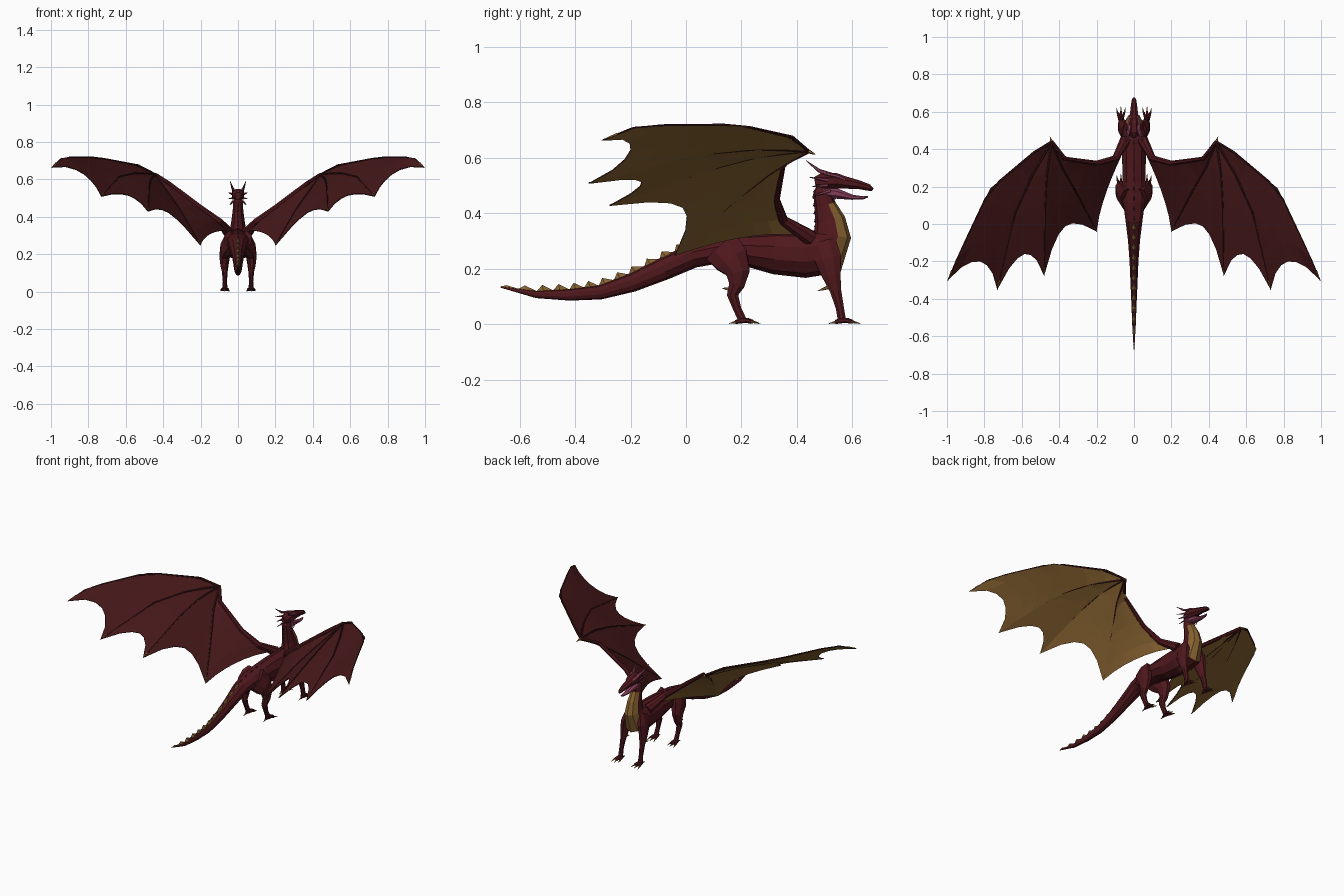
import bpy, bmesh
from math import sin, cos, pi
from mathutils import Vector as V

if "Cube" in bpy.data.objects:
    bpy.data.objects.remove(bpy.data.objects["Cube"])


def material(name, rgb):
    m = bpy.data.materials.new(name)
    m.diffuse_color = (*rgb, 1)
    m.use_nodes = True
    m.node_tree.nodes["Principled BSDF"].inputs["Base Color"].default_value = m.diffuse_color
    return m


RED = material("maroon_scales", (0.078, 0.009, 0.012))
DARK = material("dark_bone", (0.04, 0.007, 0.008))
SKIN = material("wing_skin", (0.062, 0.009, 0.01))
GOLD = material("dull_gold", (0.24, 0.122, 0.03))
PINK = material("dusky_pink", (0.24, 0.05, 0.1))


def finish(name, bm, mats, mirror=False, recalc=True):
    if recalc:
        bmesh.ops.recalc_face_normals(bm, faces=bm.faces)
    me = bpy.data.meshes.new(name)
    bm.to_mesh(me)
    bm.free()
    for m in mats:
        me.materials.append(m)
    ob = bpy.data.objects.new(name, me)
    bpy.context.collection.objects.link(ob)
    if mirror:
        ob.modifiers.new("mirror", "MIRROR").use_mirror_merge = False
    return ob


def frames(rings, ref):
    """Centre, side and up vector for each ring (x, y, z, side radius, up radius)."""
    pts = [V(r[:3]) for r in rings]
    out = []
    for i, p in enumerate(pts):
        t = (pts[min(i + 1, len(pts) - 1)] - pts[max(i - 1, 0)]).normalized()
        side = (ref - t * ref.dot(t)).normalized()
        out.append((p, side, side.cross(t)))
    return out


def add_tube(bm, rings, sides=8, ref=V((1, 0, 0))):
    loops = []
    for r, (p, s, u) in zip(rings, frames(rings, ref)):
        loops.append([bm.verts.new(p + s * r[3] * cos(2 * pi * (k + .5) / sides)
                                   + u * r[4] * sin(2 * pi * (k + .5) / sides)) for k in range(sides)])
    for a, b in zip(loops, loops[1:]):
        for k in range(sides):
            j = (k + 1) % sides
            bm.faces.new((a[k], a[j], b[j], b[k]))
    bm.faces.new(loops[0])
    bm.faces.new(loops[-1])


def tubes(name, ring_lists, mat, sides=8, mirror=True, ref=V((1, 0, 0))):
    bm = bmesh.new()
    for rings in ring_lists:
        add_tube(bm, rings, sides, ref)
    return finish(name, bm, [mat], mirror)


def spike(a, b, r):
    m = V(a).lerp(V(b), .5)
    return [(*a, r, r), (*m, r * .65, r * .65), (*b, .0008, .0008)]


# Body: one sweep from tail tip through trunk to the top of the neck
body_rings = [(0, *r) for r in [
    (-.67, .134, .002, .002), (-.54, .107, .01, .013), (-.42, .106, .015, .021),
    (-.31, .115, .02, .026), (-.195, .15, .025, .034), (-.08, .2, .034, .041),
    (.025, .247, .048, .044), (.12, .266, .062, .046), (.22, .266, .066, .058),
    (.32, .257, .066, .077), (.43, .251, .071, .084), (.505, .263, .07, .092),
    (.528, .32, .048, .068), (.52, .375, .037, .055), (.502, .43, .03, .039),
    (.492, .475, .027, .033), (.51, .515, .02, .022)]]
body = tubes("body", [body_rings], RED, 10, mirror=False)
body.data.materials.append(GOLD)
for f in body.data.polygons:
    if f.center.y > .5 and .2 < f.center.z < .45 and f.normal.y > .3:
        f.material_index = 1

# Head, throat and lower jaw
tubes("head", [[(0, *r) for r in [
    (.465, .512, .018, .02), (.495, .517, .033, .034), (.54, .518, .034, .03),
    (.575, .511, .025, .024), (.625, .503, .019, .017), (.66, .493, .014, .013),
    (.674, .485, .007, .006)]]], RED, 8, mirror=False)
tubes("lower_jaw", [[(0, *r) for r in [
    (.495, .478, .028, .024), (.545, .471, .025, .02), (.6, .458, .016, .01),
    (.64, .456, .01, .006), (.657, .46, .004, .003)]]], PINK, 8, mirror=False)
tubes("brows", [[(.02, .575, .523, .005, .004), (.026, .54, .536, .008, .007),
                 (.03, .5, .543, .004, .004)]], PINK, 5)

# Horns and cheek spikes
tubes("horns", [
    [(.02, .525, .538, .009, .009), (.03, .48, .554, .007, .007), (.042, .434, .59, .001, .001)],
    spike((.028, .51, .52), (.052, .445, .53), .007),
    spike((.028, .51, .5), (.05, .455, .497), .007),
    spike((.026, .52, .482), (.046, .46, .462), .007),
    spike((.014, .56, .475), (.02, .53, .445), .006)], PINK, 5)

# Crest of low plates along neck, back and tail
crest = bmesh.new()
fr = frames(body_rings, V((1, 0, 0)))
tops = [p + u * r[4] * .93 for r, (p, s, u) in zip(body_rings, fr)]
for i in range(len(tops) - 2):
    tail = i < 6
    steps = (0, .5)
    for h in steps:
        rear, front = tops[i].lerp(tops[i + 1], h), tops[i].lerp(tops[i + 1], h + .5)
        tall, wide = (.022, .012) if tail else (.008, .006)
        scale = (.35, .7)[int(h * 2)] if i == 0 else 1
        apex = rear.lerp(front, .3) + fr[i][2] * tall * scale
        side = V((wide * scale, 0, 0))
        mid = rear.lerp(front, .4)
        vs = [crest.verts.new(q) for q in (front, mid + side, rear, mid - side, apex)]
        for k in range(4):
            crest.faces.new((vs[k], vs[(k + 1) % 4], vs[4])).material_index = 0 if tail else 1
finish("crest", crest, [GOLD, DARK])

# Legs
tubes("hind_legs", [[(.04, .13, .275, .035, .075), (.062, .165, .232, .036, .068),
                     (.073, .188, .185, .029, .046), (.074, .183, .14, .021, .03),
                     (.071, .168, .105, .016, .022), (.07, .185, .055, .012, .016),
                     (.07, .205, .012, .015, .016)]], RED)
tubes("front_legs", [[(.042, .495, .295, .024, .05), (.06, .513, .235, .026, .052),
                      (.066, .525, .175, .022, .036), (.068, .54, .12, .015, .022),
                      (.07, .555, .06, .012, .016), (.07, .563, .012, .015, .016)]], RED)

# Toes, claws and leg spurs
toes, claws = [], []
for y in (.2, .56):
    for d in (-1, 0, 1):
        x, reach = .07 + d * .018, .042 - abs(d) * .006
        toes.append([(.07 + d * .006, y - .005, .014, .009, .011),
                     (.07 + d * .013, y + reach * .6, .013, .008, .009),
                     (x, y + reach, .008, .006, .007)])
        claws.append(spike((x, y + reach - .004, .01), (x + d * .006, y + reach + .027, .002), .005))
    toes.append([(.07, y, .012, .01, .01), (.07, y - .022, .008, .006, .007)])
    claws.append(spike((.07, y - .02, .008), (.07, y - .045, .002), .005))
claws += [spike((.071, .165, .125), (.071, .13, .13), .008),
          spike((.068, .52, .135), (.068, .475, .12), .008)]
tubes("toes", toes, RED, 6)
tubes("claws", claws, GOLD, 5)

# Wing skeleton: arm and four fingers, all starting at the wrist
wrist = (.44, .44, .625)
spokes = [
    [wrist, (.52, .395, .672), (.77, .187, .72), (.94, -.17, .718), (.995, -.3, .665)],
    [wrist, (.54, .27, .635), (.635, .06, .615), (.73, -.35, .51)],
    [wrist, (.465, .27, .607), (.475, .09, .56), (.48, -.275, .43)],
    [wrist, (.39, .31, .55), (.31, .17, .44), (.2, -.04, .25)],
    [wrist, (.37, .35, .58), (.2, .325, .45), (.1, .35, .375), (.058, .385, .325)]]


def along(path, t):
    pts = [V(p) for p in path]
    d = t * sum((b - a).length for a, b in zip(pts, pts[1:]))
    for a, b in zip(pts, pts[1:]):
        n = (b - a).length
        if d <= n:
            return a.lerp(b, d / n)
        d -= n
    return pts[-1]


UP = V((0, 0, 1))
tubes("wing_fingers", [[(*along(s, t / 8), .007 - t * .0006, .007 - t * .0006) for t in range(9)]
                       for s in spokes[:4]], DARK, 6, ref=UP)
arm = spokes[4][:4] + [(.045, .45, .31)]
tubes("wing_arms", [[(*p, r, r) for p, r in zip(arm, (.01, .011, .014, .019, .03))]], RED, 8, ref=V((.5, 0, -1)))
tubes("wing_claws", [spike(along(s, .94), along(s, 1) + (along(s, 1) - along(s, .95)) * .1, .005)
                     for s in spokes[:4]] + [spike(wrist, (.45, .468, .612), .008)], GOLD, 5, ref=UP)

# Wing membrane: panels between spokes with scalloped trailing edges
bm = bmesh.new()
NS, NT = 6, 7
for a, b, depth in zip(spokes, spokes[1:], (.15, .2, .25, .06)):
    grid = []
    for i in range(NS + 1):
        s = i / NS
        cut = 1 - depth * abs(sin(pi * s)) ** .7
        grid.append([bm.verts.new(along(a, t * cut).lerp(along(b, t * cut), s))
                     for t in [.015 + .985 * j / NT for j in range(NT + 1)]])
    for i in range(NS):
        for j in range(NT):
            bm.faces.new((grid[i][j], grid[i + 1][j], grid[i + 1][j + 1], grid[i][j + 1]))
bmesh.ops.remove_doubles(bm, verts=bm.verts, dist=.0005)
bm.normal_update()
for f in bm.faces:
    if f.normal.z < 0:
        f.normal_flip()
wings = finish("wing_membranes", bm, [SKIN, GOLD], recalc=False)
solid = wings.modifiers.new("thickness", "SOLIDIFY")
solid.thickness, solid.offset, solid.material_offset = .004, -1, 1
wings.modifiers.new("mirror", "MIRROR").use_mirror_merge = False
